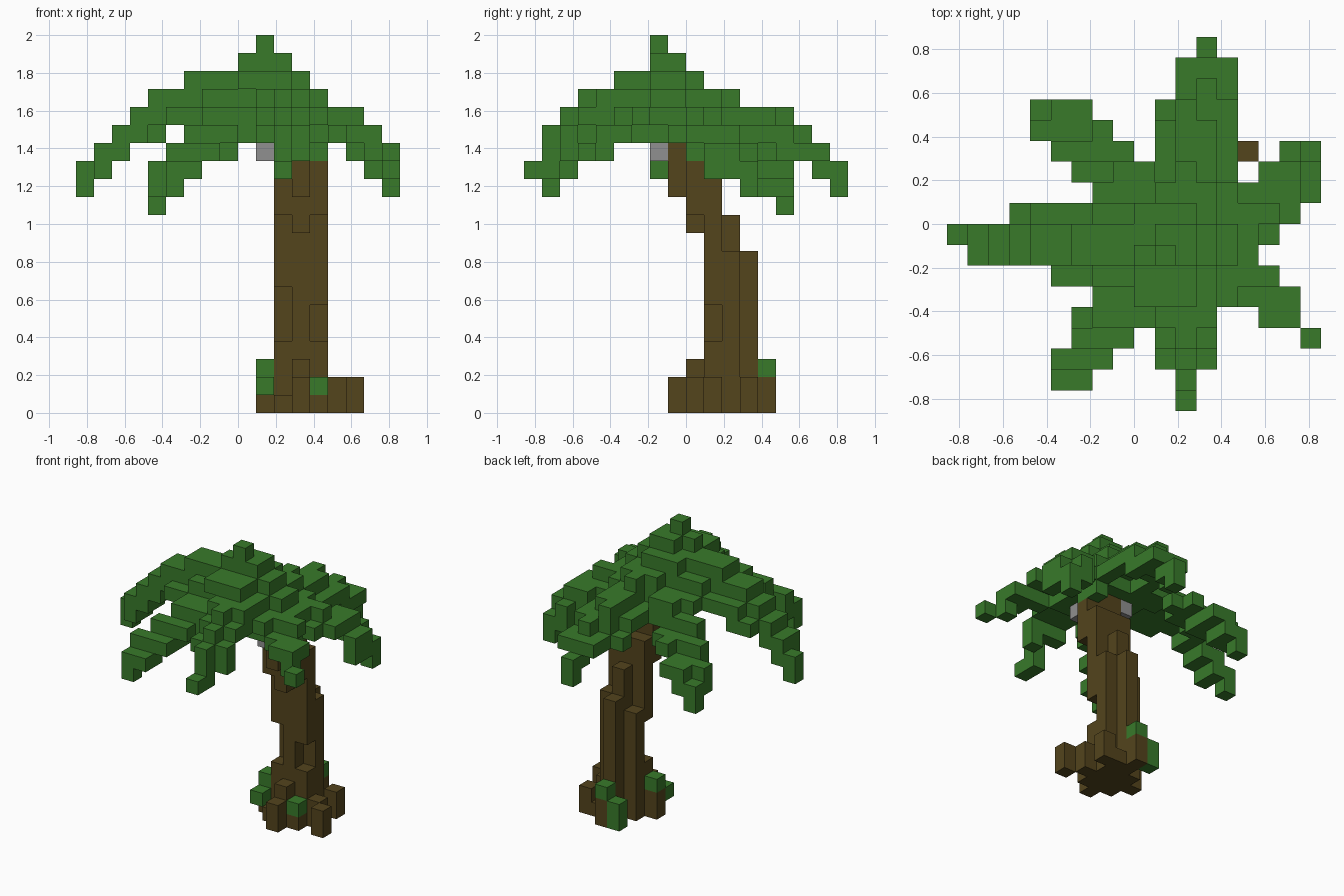
import bpy
import bmesh
from mathutils import Vector

if "Cube" in bpy.data.objects:
    bpy.data.objects.remove(bpy.data.objects["Cube"], do_unlink=True)

UNIT = 2 / 21          # edge of one block
HALF = 9               # blocks from the edge to the centre


def material(name, colour):
    mat = bpy.data.materials.new(name)
    mat.use_nodes = True
    mat.diffuse_color = (*colour, 1)
    mat.node_tree.nodes["Principled BSDF"].inputs["Base Color"].default_value = (*colour, 1)
    return mat


leaf_green = material("leaf green", (0.04, 0.195, 0.023))
bark_brown = material("bark brown", (0.087, 0.058, 0.012))
nut_grey = material("nut grey", (0.28, 0.28, 0.28))


def span(value):
    low, high = value if isinstance(value, tuple) else (value, value)
    return range(low, high + 1)


class Blocks:
    """Collects block cells and turns their outer skin into one mesh."""

    def __init__(self, name, mat):
        self.name, self.mat, self.cells = name, mat, set()

    def box(self, x, y, z):
        self.cells |= {(i, j, k) for i in span(x) for j in span(y) for k in span(z)}

    def build(self):
        bm = bmesh.new()
        for cell in self.cells:
            centre = Vector(cell) + Vector((0.5, 0.5, 0.5))
            for axis in range(3):
                for sign in (-1, 1):
                    near = list(cell)
                    near[axis] += sign
                    if tuple(near) in self.cells:
                        continue
                    n, u, v = Vector(), Vector(), Vector()
                    n[axis] = sign / 2
                    u[(axis + 1) % 3] = 0.5
                    v[(axis + 2) % 3] = sign / 2
                    ring = (-u - v, u - v, u + v, v - u)
                    bm.faces.new([bm.verts.new((centre + n + c - Vector((HALF, HALF, 0))) * UNIT)
                                  for c in ring])
        bmesh.ops.remove_doubles(bm, verts=bm.verts, dist=UNIT / 100)
        mesh = bpy.data.meshes.new(self.name)
        bm.to_mesh(mesh)
        bm.free()
        mesh.materials.append(self.mat)
        obj = bpy.data.objects.new(self.name, mesh)
        bpy.context.collection.objects.link(obj)


# Trunk, leaning forward as it rises
trunk = Blocks("trunk", bark_brown)
trunk.box(x=12, y=12, z=(0, 8))
trunk.box(x=12, y=11, z=(0, 10))
trunk.box(x=11, y=11, z=(0, 7))
trunk.box(x=13, y=11, z=(0, 8))
trunk.box(x=12, y=10, z=(0, 12))
trunk.box(x=11, y=10, z=(7, 12))
trunk.box(x=13, y=10, z=(6, 12))
trunk.box(x=(11, 12), y=9, z=(11, 14))
trunk.box(x=12, y=9, z=10)
trunk.box(x=13, y=9, z=(11, 13))
trunk.box(x=12, y=8, z=(12, 14))

# Roots
roots = Blocks("roots", bark_brown)
roots.box(x=(11, 13), y=10, z=(0, 3))
roots.box(x=(11, 13), y=9, z=0)
roots.box(x=12, y=(8, 9), z=(0, 1))
roots.box(x=12, y=9, z=2)
roots.box(x=10, y=10, z=(0, 1))
roots.box(x=12, y=13, z=(0, 1))
roots.box(x=14, y=12, z=(0, 1))
roots.box(x=13, y=12, z=0)
roots.box(x=14, y=10, z=(0, 1))
roots.box(x=15, y=9, z=(0, 1))

# Small plants around the roots
plants = Blocks("base_plants", leaf_green)
plants.box(x=10, y=9, z=1)
plants.box(x=10, y=10, z=2)
plants.box(x=13, y=9, z=1)
plants.box(x=11, y=13, z=(0, 1))
plants.box(x=12, y=13, z=2)

# Nuts under the crown
nuts = Blocks("nuts", nut_grey)
nuts.box(x=10, y=9, z=14)
nuts.box(x=12, y=7, z=14)

# Crown
leaves = Blocks("leaves", leaf_green)
leaves.box(x=10, y=7, z=20)
leaves.box(x=(9, 11), y=7, z=19)
leaves.box(x=(10, 11), y=8, z=19)
leaves.box(x=(6, 12), y=(7, 8), z=18)
leaves.box(x=(9, 11), y=(5, 9), z=18)
leaves.box(x=(7, 12), y=(6, 9), z=17)
leaves.box(x=13, y=(7, 8), z=17)
leaves.box(x=(10, 12), y=(4, 10), z=17)
leaves.box(x=11, y=(3, 11), z=17)
leaves.box(x=(7, 13), y=(5, 10), z=16)
leaves.box(x=14, y=(6, 8), z=16)
leaves.box(x=(9, 13), y=(6, 10), z=15)
leaves.box(x=13, y=(9, 10), z=14)

# Right frond
leaves.box(x=(5, 6), y=(6, 9), z=16)
leaves.box(x=(4, 6), y=(7, 8), z=17)
leaves.box(x=4, y=(7, 9), z=16)
leaves.box(x=3, y=(7, 8), z=(15, 16))
leaves.box(x=(3, 4), y=9, z=15)
leaves.box(x=2, y=(7, 8), z=(14, 15))
leaves.box(x=1, y=(7, 8), z=(13, 14))
leaves.box(x=0, y=8, z=(12, 13))

# Front frond
leaves.box(x=(10, 12), y=(3, 4), z=16)
leaves.box(x=(10, 12), y=2, z=15)
leaves.box(x=11, y=2, z=16)
leaves.box(x=12, y=2, z=14)
leaves.box(x=11, y=1, z=(13, 15))
leaves.box(x=11, y=0, z=13)

# Back frond
leaves.box(x=(11, 12), y=(11, 13), z=16)
leaves.box(x=11, y=14, z=16)
leaves.box(x=10, y=(11, 13), z=15)
leaves.box(x=13, y=(11, 13), z=15)
leaves.box(x=(11, 13), y=(13, 14), z=15)
leaves.box(x=10, y=14, z=14)
leaves.box(x=12, y=15, z=15)
leaves.box(x=(11, 13), y=(15, 16), z=14)
leaves.box(x=13, y=14, z=14)
leaves.box(x=12, y=16, z=13)
leaves.box(x=12, y=17, z=(12, 13))

# Back right frond
leaves.box(x=(8, 9), y=(10, 11), z=(15, 16))
leaves.box(x=(6, 7), y=11, z=(14, 15))
leaves.box(x=(7, 8), y=12, z=14)
leaves.box(x=(5, 6), y=12, z=(13, 14))
leaves.box(x=7, y=13, z=14)
leaves.box(x=(4, 6), y=13, z=13)
leaves.box(x=(5, 6), y=14, z=13)
leaves.box(x=(4, 5), y=(13, 14), z=12)
leaves.box(x=4, y=14, z=11)

# Front right frond
leaves.box(x=(7, 9), y=(4, 5), z=(15, 16))
leaves.box(x=(6, 8), y=3, z=15)
leaves.box(x=(6, 7), y=(3, 4), z=14)
leaves.box(x=(5, 7), y=2, z=14)
leaves.box(x=(5, 6), y=(1, 2), z=13)
leaves.box(x=5, y=1, z=12)

# Back left frond
leaves.box(x=(14, 15), y=9, z=16)
leaves.box(x=15, y=8, z=15)
leaves.box(x=(14, 16), y=(9, 10), z=15)
leaves.box(x=(15, 16), y=11, z=(14, 15))
leaves.box(x=17, y=(10, 11), z=(13, 14))
leaves.box(x=16, y=12, z=(13, 14))
leaves.box(x=17, y=12, z=(12, 13))

# Front left frond
leaves.box(x=(13, 15), y=6, z=16)
leaves.box(x=(14, 16), y=5, z=15)
leaves.box(x=(15, 16), y=4, z=15)
leaves.box(x=16, y=4, z=14)
leaves.box(x=17, y=3, z=14)

# Keep parts from sharing cells, then build them
plants.cells -= trunk.cells
roots.cells -= trunk.cells | plants.cells
leaves.cells -= trunk.cells | nuts.cells
for part in (trunk, roots, plants, nuts, leaves):
    part.build()
